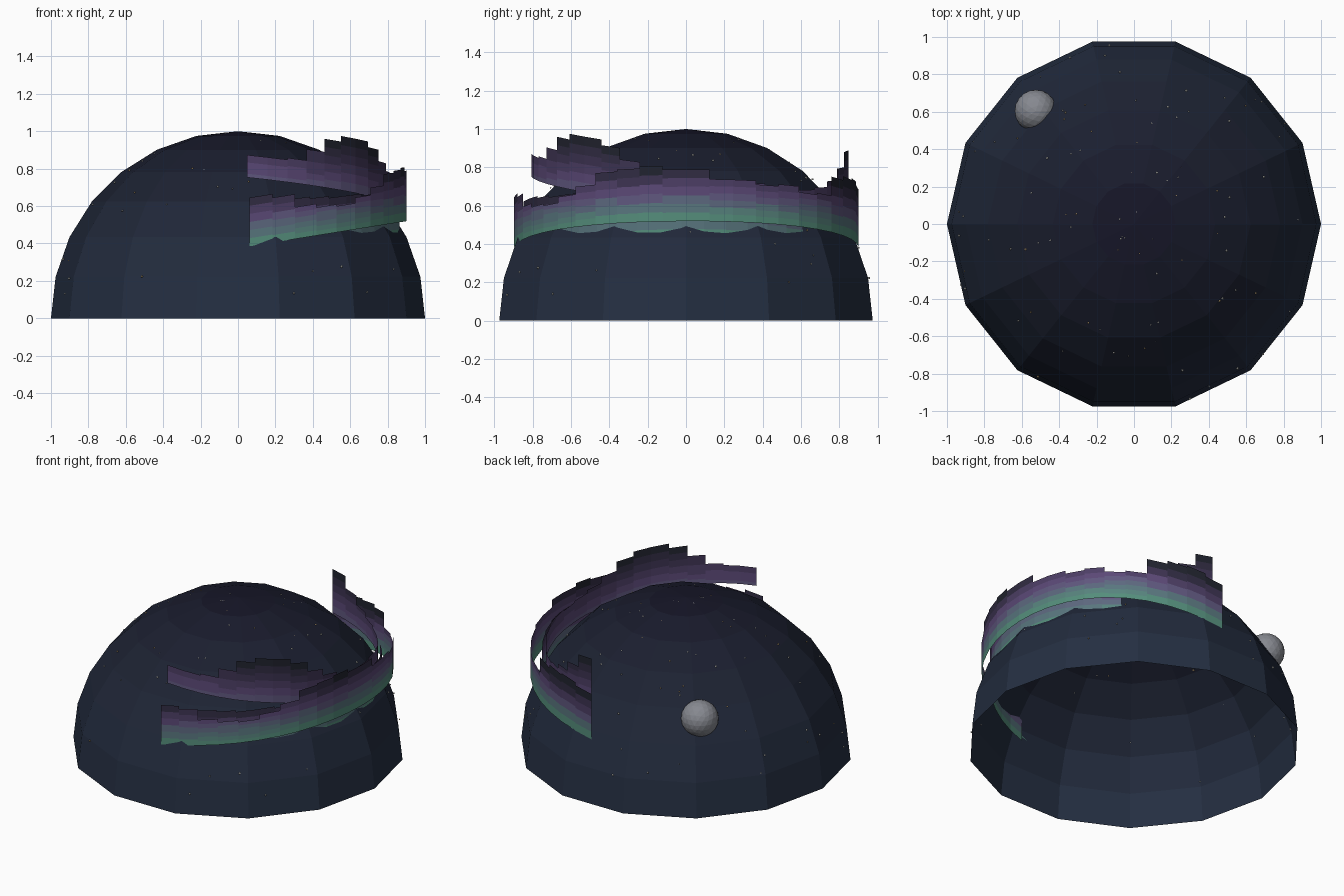
import bpy, bmesh, math, random
from mathutils import Vector, Matrix

if "Cube" in bpy.data.objects:
    bpy.data.objects.remove(bpy.data.objects["Cube"])

random.seed(7)


def material(name, rgb):
    m = bpy.data.materials.new(name)
    m.diffuse_color = (*rgb, 1)
    m.use_nodes = True
    m.node_tree.nodes["Principled BSDF"].inputs["Base Color"].default_value = m.diffuse_color
    return m


def blend(stops, t):
    x = t * (len(stops) - 1)
    i = min(int(x), len(stops) - 2)
    return [a + (b - a) * (x - i) for a, b in zip(stops[i], stops[i + 1])]


def finish(bm, name, mats):
    me = bpy.data.meshes.new(name)
    bm.to_mesh(me)
    bm.free()
    for m in mats:
        me.materials.append(m)
    ob = bpy.data.objects.new(name, me)
    bpy.context.collection.objects.link(ob)
    return ob


# Night sky dome: open 14-sided hemisphere, darker towards the top
SIDES, RINGS = 14, 7
bm = bmesh.new()
rings = []
for j in range(RINGS):
    e = j * math.pi / 2 / RINGS
    rings.append([bm.verts.new((math.cos(e) * math.cos(k * math.tau / SIDES),
                                math.cos(e) * math.sin(k * math.tau / SIDES),
                                math.sin(e))) for k in range(SIDES)])
apex = bm.verts.new((0, 0, 1))
for j in range(RINGS):
    for k in range(SIDES):
        n = (k + 1) % SIDES
        if j < RINGS - 1:
            f = bm.faces.new((rings[j][k], rings[j][n], rings[j + 1][n], rings[j + 1][k]))
        else:
            f = bm.faces.new((rings[j][k], rings[j][n], apex))
        f.material_index = j
sky = [(0.018, 0.028, 0.054), (0.012, 0.016, 0.032), (0.008, 0.008, 0.021)]
finish(bm, "sky_dome", [material(f"sky_{j}", blend(sky, j / (RINGS - 1))) for j in range(RINGS)])

# Stars: tiny balls scattered evenly by elevation, so they gather at the top
bm = bmesh.new()
for i in range(110):
    e = math.radians(random.uniform(6, 89))
    a = random.uniform(0, math.tau)
    p = Vector((math.cos(e) * math.cos(a), math.cos(e) * math.sin(a), math.sin(e))) * 0.99
    v = bmesh.ops.create_icosphere(bm, subdivisions=1, radius=random.uniform(0.004, 0.007),
                                   matrix=Matrix.Translation(p))["verts"]
    tint = random.choice((0, 0, 1))
    for f in {f for w in v for f in w.link_faces}:
        f.material_index = tint
finish(bm, "stars", [material("star_white", (0.7, 0.7, 0.65)), material("star_gold", (0.7, 0.5, 0.25))])

# Moon, half sunk in the dome
bm = bmesh.new()
bmesh.ops.create_icosphere(bm, subdivisions=3, radius=0.113,
                           matrix=Matrix.Translation((-0.525, 0.605, 0.57)))
finish(bm, "moon", [material("moon_grey", (0.24, 0.25, 0.28))])

# Aurora curtains: upright strips of columns, green to violet to dark
SHADES = 10
glow = [(0.09, 0.27, 0.2), (0.1, 0.17, 0.21), (0.12, 0.075, 0.21),
        (0.05, 0.035, 0.09), (0.015, 0.017, 0.028)]
AURORA = [material(f"aurora_{i}", blend(glow, i / (SHADES - 1))) for i in range(SHADES)]


def curtain(name, start, end, heights, radius, base, shift=0.0, full=0.29, rows=6):
    bm = bmesh.new()
    step = (end - start) / len(heights)

    def foot(deg):
        a = math.radians(deg)
        r = radius(a)
        x, y = r * math.cos(a), r * math.sin(a)
        return Vector((x, y, base(x, y)))

    for i, h in enumerate(heights):
        p, q = foot(start + i * step), foot(start + (i + 1) * step)
        last = None
        for j in range(rows + 1):
            up = Vector((0, 0, h * j / rows))
            edge = (bm.verts.new(p + up), bm.verts.new(q + up))
            if last:
                f = bm.faces.new((last[0], last[1], edge[1], edge[0]))
                t = shift + (1 - shift) * h * (j - 0.5) / rows / full
                f.material_index = min(SHADES - 1, int(t * SHADES))
            last = edge
    finish(bm, name, AURORA)


curtain("outer_aurora", -86, 86,
        [.26, .24, .17, .15, .14, .17, .21, .27, .28, .29, .27,
         .27, .22, .22, .20, .21, .18, .19, .29, .31, .32, .30],
        lambda a: 0.9 + 0.025 * math.sin(2 * a) ** 2 + 0.01 * math.sin(2 * a),
        lambda x, y: 0.375 + 0.16 * x)
curtain("upper_aurora", -86.5, 83.5,
        [.12, .12, .13, .19, .26, .29, .29, .26, .20, .16, .14,
         .13, .14, .15, .14, .12, .11, .11, .12, .15, .21, .29],
        lambda a: 0.832 + 0.015 * a,
        lambda x, y: 0.685 - 0.09 * y - 0.1 * x, shift=0.45)
curtain("inner_aurora", -79, 45,
        [.28, .28, .27, .26, .26, .25, .25, .25, .26, .26, .27, .27, .26, .25, .24, .22],
        lambda a: 0.865,
        lambda x, y: 0.32 + 0.13 * x)
